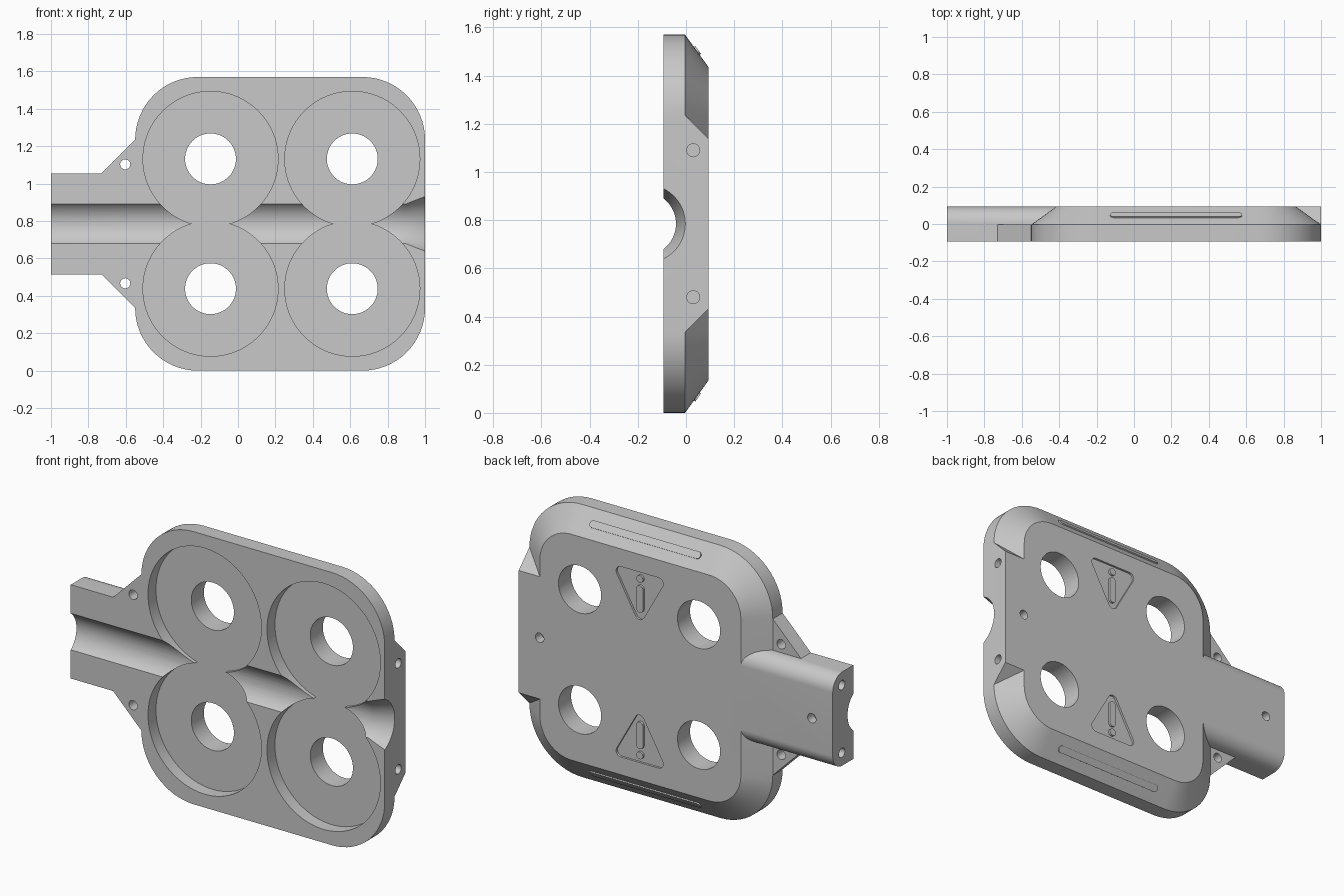
import bpy, bmesh, math
from mathutils import Vector

if "Cube" in bpy.data.objects:
    bpy.data.objects.remove(bpy.data.objects["Cube"], do_unlink=True)

MID = 0.785      # height of the symmetry plane
BACK = 0.0935    # half thickness
SPLIT = -0.004   # depth where the bevel starts
CX = 0.23        # middle of the plate in x

grey = bpy.data.materials.new("plain grey")
grey.use_nodes = True
grey.diffuse_color = (0.58, 0.58, 0.58, 1)
bsdf = next(n for n in grey.node_tree.nodes if n.type == "BSDF_PRINCIPLED")
bsdf.inputs["Base Color"].default_value = (0.58, 0.58, 0.58, 1)


def arc(cx, cy, r, a0, a1, n=16):
    steps = [a0 + (a1 - a0) * i / n for i in range(n + 1)]
    return [(cx + r * math.cos(a), cy + r * math.sin(a)) for a in steps]


def circle(cx, cy, r, n=48):
    return arc(cx, cy, r, 0, math.tau, n)[:-1]


def rounded(centres, r, n=16):
    """Counter-clockwise outline wrapped round circles of equal radius."""
    pts = []
    for i, c in enumerate(centres):
        p, q = centres[i - 1], centres[(i + 1) % len(centres)]
        a0 = math.atan2(c[1] - p[1], c[0] - p[0]) - math.pi / 2
        a1 = math.atan2(q[1] - c[1], q[0] - c[0]) - math.pi / 2
        pts += arc(*c, r, a0, a0 + (a1 - a0) % math.tau, n)
    return pts


def loft(name, rings):
    """Closed solid through matching rings of 3D points."""
    bm = bmesh.new()
    loops = [[bm.verts.new(p) for p in ring] for ring in rings]
    n = len(loops[0])
    for a, b in zip(loops, loops[1:]):
        for i in range(n):
            j = (i + 1) % n
            bm.faces.new((a[i], a[j], b[j], b[i]))
    bm.faces.new(loops[0])
    bm.faces.new(loops[-1])
    bmesh.ops.recalc_face_normals(bm, faces=bm.faces)
    mesh = bpy.data.meshes.new(name)
    bm.to_mesh(mesh)
    bm.free()
    mesh.materials.append(grey)
    ob = bpy.data.objects.new(name, mesh)
    bpy.context.collection.objects.link(ob)
    return ob


def prism_y(name, pts, y0, y1):
    """Outline in (x, height above the middle), extruded along y."""
    return loft(name, [[(x, y, MID + z) for x, z in pts] for y in (y0, y1)])


def prism_x(name, pts, x0, x1):
    """Outline in (y, height above the middle), extruded along x."""
    return loft(name, [[(x, y, MID + z) for y, z in pts] for x in (x0, x1)])


def combine(target, tool, operation):
    mod = target.modifiers.new(operation, "BOOLEAN")
    mod.operation, mod.solver, mod.object = operation, "EXACT", tool
    bpy.ops.object.select_all(action="DESELECT")
    bpy.context.view_layer.objects.active = target
    target.select_set(True)
    bpy.ops.object.modifier_apply(modifier=mod.name)
    bpy.data.objects.remove(tool, do_unlink=True)


def add(tool):
    combine(plate, tool, "UNION")


def cut(tool):
    combine(plate, tool, "DIFFERENCE")


# Main plate: rounded outline, bevelled towards the back
corners = [(-0.215, -0.45), (0.665, -0.45), (0.665, 0.45), (-0.215, 0.45)]
outer, inner = rounded(corners, 0.335), rounded(corners, 0.2)
plate = loft("mould_plate", [[(x, y, MID + z) for x, z in pts]
                             for pts, y in ((outer, -BACK), (outer, SPLIT), (inner, BACK))])

# Square block filling the bevel on the right edge
add(prism_x("edge_block", [(-0.03, 0.45), (SPLIT, 0.45), (BACK, 0.352),
                           (BACK, -0.352), (SPLIT, -0.45), (-0.03, -0.45)], 0.7, 1.0))

# Handle with rounded back edges, and the thin gusset beside it
r = 0.088
section = [(-BACK, -0.27)] + arc(BACK - r, r - 0.27, r, -math.pi / 2, 0)
section += arc(BACK - r, 0.27 - r, r, 0, math.pi / 2) + [(-BACK, 0.27)]
add(prism_x("handle", section, -1.0, -0.3))
half = [(-0.73, 0.27), (-0.54, 0.46), (-0.4, 0.46)]
add(prism_y("gusset", half + [(x, -z) for x, z in reversed(half)], -BACK, SPLIT))

# Round pockets with through holes
for x in (-0.147, 0.611):
    for z in (-0.347, 0.347):
        cut(prism_y("pocket", circle(x, z, 0.361, 96), -0.2, -0.021))
        cut(prism_y("through_hole", circle(x, z, 0.136, 64), -0.2, 0.2))

# Shallow round channel that flares at the right end: (x, axis offset, radius)
rings = [[(x, y - BACK - offset, MID + z) for y, z in circle(0, 0, radius, 96)]
         for x, offset, radius in ((-1.05, 0.08, 0.132), (0.895, 0.08, 0.132),
                                   (1.02, 0.07, 0.168))]
cut(loft("channel", rings))

# Small pin holes
PIN = 0.027
for s in (-1, 1):
    cut(prism_y("gusset_hole", circle(-0.603, s * 0.318, PIN, 24), -0.2, 0.05))
    cut(prism_x("edge_hole", circle(0.03, s * 0.305, PIN, 24), 0.9, 1.1))
    cut(prism_x("handle_end_hole", circle(0.01, s * 0.195, PIN, 24), -1.1, -0.9))
    cut(prism_y("back_hole", circle(s * 0.867, 0, PIN, 24), 0.04, 0.2))

# Warning triangles on the back, each with a raised bar and dot
for s in (-1, 1):
    tri = [(CX + s * x, s * z) for x, z in ((-0.12, 0.518), (0, 0.305), (0.12, 0.518))]
    cut(prism_y("triangle_recess", rounded(tri, 0.03, 8), 0.081, 0.2))
    bar = [(CX, s * 0.335), (CX, s * 0.45)]
    add(prism_y("triangle_bar", rounded(bar[::s], 0.021, 12), 0.07, BACK))
    add(prism_y("triangle_dot", circle(CX, s * 0.508, 0.021, 24), 0.07, BACK))

# Raised grip ridges on the top and bottom bevels
for s in (-1, 1):
    slope = Vector((0, BACK - SPLIT, -0.135 * s)).normalized()
    normal = Vector((0, 0.135, (BACK - SPLIT) * s)).normalized()
    centre = Vector((CX - 0.005, 0.045, MID + s * 0.717))
    shape = rounded([(-0.333, 0), (0.333, 0)], 0.02, 12)
    add(loft("grip_ridge", [[centre + Vector((x, 0, 0)) + slope * t + normal * h
                             for x, t in shape] for h in (-0.03, 0.007)]))

# Smooth curves with crisp edges
bpy.ops.object.select_all(action="DESELECT")
plate.select_set(True)
bpy.context.view_layer.objects.active = plate
bpy.ops.object.shade_smooth_by_angle(angle=math.radians(25))
